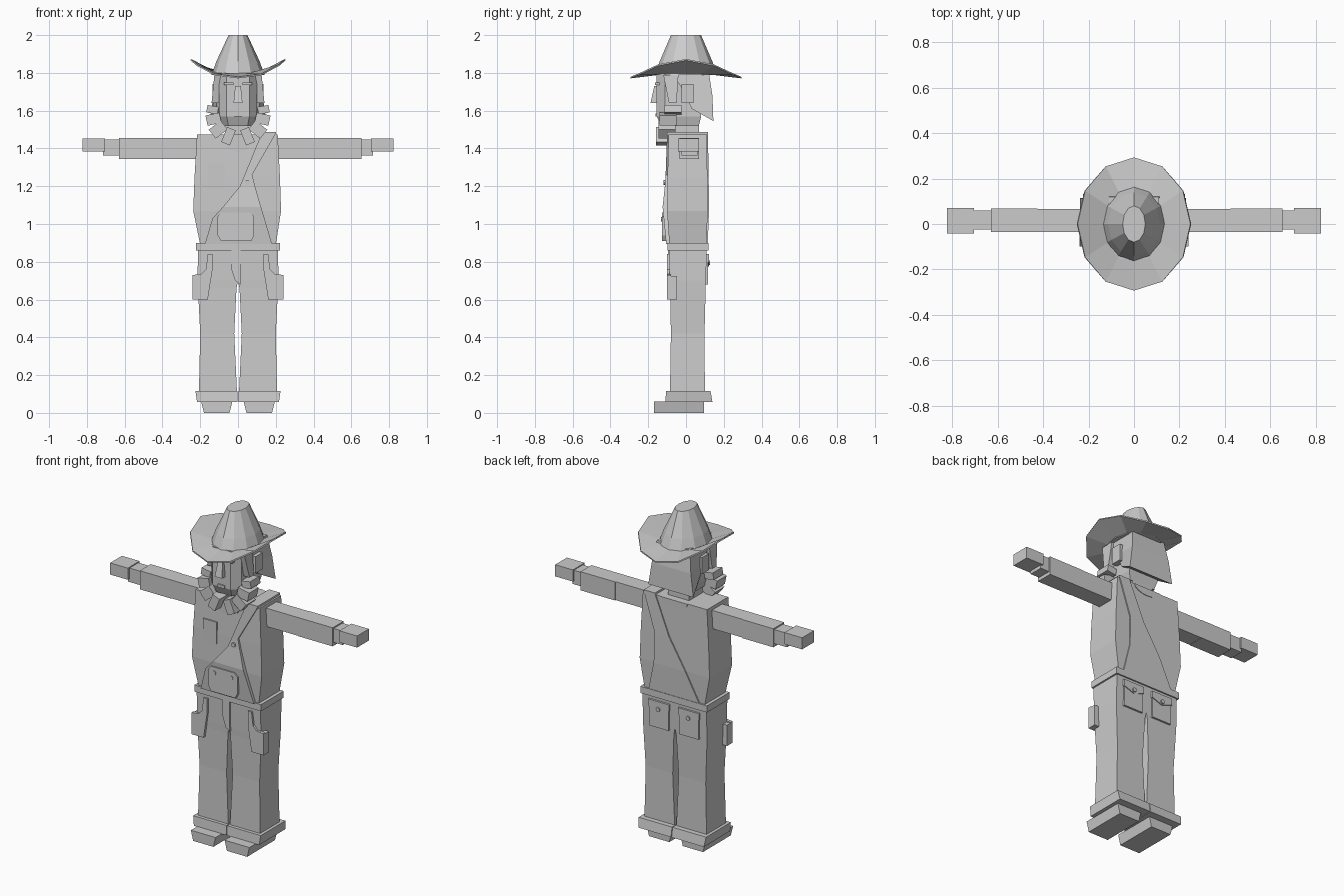
import bpy, bmesh, math
from mathutils import Matrix, Vector

grey = bpy.data.materials.new("plain grey")
grey.diffuse_color = (0.6, 0.6, 0.6, 1)


def finish(name, bm):
    bmesh.ops.recalc_face_normals(bm, faces=bm.faces)
    me = bpy.data.meshes.new(name)
    bm.to_mesh(me)
    bm.free()
    me.materials.append(grey)
    ob = bpy.data.objects.new(name, me)
    bpy.context.collection.objects.link(ob)
    return ob


def skin(name, rings, caps=True):
    """Join rings of points into a closed skin."""
    bm = bmesh.new()
    vs = [[bm.verts.new(p) for p in r] for r in rings]
    n = len(vs[0])
    for a, b in zip(vs, vs[1:]):
        for i in range(n):
            bm.faces.new((a[i], a[(i + 1) % n], b[(i + 1) % n], b[i]))
    if caps:
        bm.faces.new(vs[0])
        bm.faces.new(vs[-1])
    return finish(name, bm)


def loft(name, rows):
    """Stack rectangles given as (z, x0, x1, y0, y1)."""
    return skin(name, [[(a, c, z), (b, c, z), (b, d, z), (a, d, z)] for z, a, b, c, d in rows])


def box(name, x0, x1, y0, y1, z0, z1):
    return loft(name, [(z0, x0, x1, y0, y1), (z1, x0, x1, y0, y1)])


def plate(name, pts, y0, y1):
    """Extrude an outline in x and z along y."""
    return skin(name, [[(x, y, z) for x, z in pts] for y in (y0, y1)])


def button(name, x, y, z, r=0.013, depth=0.012):
    pts = [(x + r * math.cos(i * math.pi / 4), z + r * math.sin(i * math.pi / 4)) for i in range(8)]
    return plate(name, pts, y - depth / 2, y + depth / 2)


def oval(rx, ry, z):
    return [(rx * math.cos(i * math.pi / 6), ry * math.sin(i * math.pi / 6), z) for i in range(12)]


# hat: tapered crown and a brim curled up at the sides
skin("hat_crown", [oval(0.14, 0.165, 1.79), oval(0.115, 0.14, 1.86), oval(0.05, 0.08, 2.0)])
rim = [(x, y, 1.775 + 0.095 * abs(x / 0.25) ** 2.5) for x, y, z in oval(0.25, 0.293, 0)]
brim = skin("hat_brim", [oval(0.125, 0.15, 1.795), rim], caps=False)
mod = brim.modifiers.new("thickness", 'SOLIDIFY')
mod.thickness = 0.008
mod.offset = 0

# head with chamfered cheeks
outline = [(-0.06, -0.155), (0.06, -0.155), (0.1, -0.11), (0.1, 0.08), (-0.1, 0.08), (-0.1, -0.11)]
skin("head", [[(x * k, y * k, z) for x, y in outline]
              for z, k in ((1.52, 0.85), (1.57, 1), (1.8, 1))])
loft("nose", [(1.64, -0.024, 0.024, -0.188, -0.15), (1.73, -0.015, 0.015, -0.168, -0.15)])
box("mouth", -0.022, 0.022, -0.162, -0.15, 1.568, 1.586)
box("neck", -0.07, 0.07, -0.065, 0.07, 1.45, 1.54)

# hair falling to a slanted, flared hem
hem = [(-0.115, 0.03, 1.61), (0.115, 0.03, 1.61), (0.15, 0.145, 1.545), (-0.15, 0.145, 1.545)]
mid = [(-0.115, -0.01, 1.70), (0.115, -0.01, 1.70), (0.13, 0.14, 1.68), (-0.13, 0.14, 1.68)]
top = [(-0.11, -0.08, 1.81), (0.11, -0.08, 1.81), (0.11, 0.12, 1.81), (-0.11, 0.12, 1.81)]
skin("hair", [hem, mid, top])

# beard tufts fanned around the jaw: offset x, y, z, width, height, tilt
tufts = [(0.135, -0.07, 1.605, 0.06, 0.04, 10), (0.13, -0.095, 1.555, 0.075, 0.055, -12),
         (0.105, -0.10, 1.50, 0.08, 0.06, -38), (0.05, -0.115, 1.465, 0.085, 0.05, -68)]
for s, side in ((-1, "left"), (1, "right")):
    for i, (x, y, z, w, h, t) in enumerate(tufts):
        ob = box("beard_tuft_%s_%d" % (side, i), -w / 2, w / 2, -0.045, 0.045, -h / 2, h / 2)
        ob.data.transform(Matrix.Translation((s * x, y, z)) @ Matrix.Rotation(math.radians(-s * t), 4, 'Y'))
    # ears, side locks and eyebrows
    box("ear_" + side, *sorted((s * 0.095, s * 0.135)), -0.025, 0.04, 1.64, 1.74)
    loft("side_lock_" + side, [(1.64, *sorted((s * 0.10, s * 0.14)), -0.09, -0.05),
                               (1.79, *sorted((s * 0.09, s * 0.125)), -0.12, -0.04)])
    box("eyebrow_" + side, *sorted((s * 0.025, s * 0.075)), -0.165, -0.14, 1.735, 1.75)

# torso, collar and belt
loft("torso", [(0.89, -0.2, 0.2, -0.088, 0.108), (1.07, -0.237, 0.228, -0.1, 0.115),
               (1.25, -0.23, 0.222, -0.098, 0.113), (1.475, -0.217, 0.21, -0.092, 0.11)])
scoop = [(0.09 * math.cos(a), 1.47 + 0.09 * math.sin(a))
         for a in [math.pi + i * math.pi / 8 for i in range(9)]]
plate("collar_front", scoop, -0.1, -0.09)
plate("collar_back", [(x, 1.475 + (z - 1.47) * 0.5) for x, z in scoop], 0.106, 0.114)
box("belt", -0.222, 0.222, -0.098, 0.118, 0.86, 0.9)

# one-shoulder bib, front and back
loft("bib_front", [(0.895, -0.175, 0.18, -0.105, -0.08), (1.03, -0.135, 0.14, -0.118, -0.09),
                   (1.09, -0.08, 0.122, -0.124, -0.09), (1.2, 0.01, 0.09, -0.112, -0.09),
                   (1.26, 0.035, 0.075, -0.108, -0.085), (1.48, 0.125, 0.2, -0.1, -0.08)])
loft("bib_back", [(0.895, -0.17, 0.17, 0.1, 0.115), (1.07, -0.08, 0.13, 0.1, 0.122),
                  (1.25, 0.03, 0.125, 0.1, 0.12), (1.48, 0.125, 0.2, 0.1, 0.116)])
box("shoulder_strap", 0.125, 0.2, -0.1, 0.116, 1.47, 1.487)
plate("bib_pocket", [(-0.09, 0.91), (0.07, 0.91), (0.085, 0.94), (0.085, 1.04), (0.065, 1.06),
                     (-0.09, 1.06), (-0.108, 1.04), (-0.108, 0.94)], -0.128, -0.1)
for x, z in ((-0.07, 1.025), (0.045, 1.025), (0.05, 1.22)):
    button("bib_button", x, -0.126 if z < 1.1 else -0.112, z)
plate("chest_pocket", [(-0.16, 1.19), (-0.11, 1.175), (-0.07, 1.19), (-0.07, 1.32), (-0.16, 1.32)],
      -0.104, -0.094)

for s, side in ((-1, "left"), (1, "right")):
    def span(a, b):
        return sorted((s * a, s * b))
    # arm, forearm, wrist and hand
    box("upper_arm_" + side, *span(0.2, 0.425), -0.035, 0.065, 1.345, 1.455)
    box("forearm_" + side, *span(0.425, 0.655 if s > 0 else 0.63), -0.035, 0.068, 1.343, 1.455)
    box("wrist_" + side, *span(0.62, 0.715), -0.025, 0.06, 1.363, 1.447)
    box("hand_" + side, *span(0.705, 0.823), -0.042, 0.07, 1.383, 1.453)
    # trouser leg, cuff and shoe
    loft("trouser_leg_" + side, [(0.1, *span(0.005, 0.207), -0.085, 0.1),
                                 (0.42, *span(0.02, 0.2), -0.08, 0.098),
                                 (0.66, *span(0.008, 0.212), -0.084, 0.104),
                                 (0.7, *span(0, 0.214), -0.086, 0.105),
                                 (0.87, *span(0, 0.212), -0.09, 0.11)])
    loft("cuff_" + side, [(0.058, *span(0.002, 0.217), -0.11, 0.14),
                          (0.115, *span(0.002, 0.225), -0.105, 0.13)])
    loft("shoe_" + side, [(0, *span(0.045, 0.18), -0.17, 0.095),
                          (0.06, *span(0.03, 0.195), -0.17, 0.095)])
    # hip pocket: curved front panel and a pouch around the outside of the leg
    plate("hip_pocket_" + side, [(s * x, z) for x, z in (
        (0.16, 0.6), (0.24, 0.6), (0.24, 0.73), (0.195, 0.735), (0.17, 0.76), (0.16, 0.84),
        (0.135, 0.84), (0.135, 0.76))], -0.1, -0.08)
    box("pocket_pouch_" + side, *span(0.17, 0.24), -0.098, -0.048, 0.6, 0.725)
    # back pocket with flap and button
    box("back_pocket_" + side, *span(0.035, 0.165), 0.1, 0.116, 0.68, 0.83)
    plate("back_pocket_flap_" + side, [(s * x, z) for x, z in (
        (0.03, 0.84), (0.17, 0.84), (0.17, 0.8), (0.1, 0.775), (0.03, 0.8))], 0.105, 0.121)
    button("back_pocket_button_" + side, s * 0.1, 0.122, 0.795)

# trouser fly
plate("fly", [(-0.035, 0.86), (0.012, 0.86), (0.012, 0.68), (-0.015, 0.7), (-0.035, 0.76)], -0.096, -0.085)
